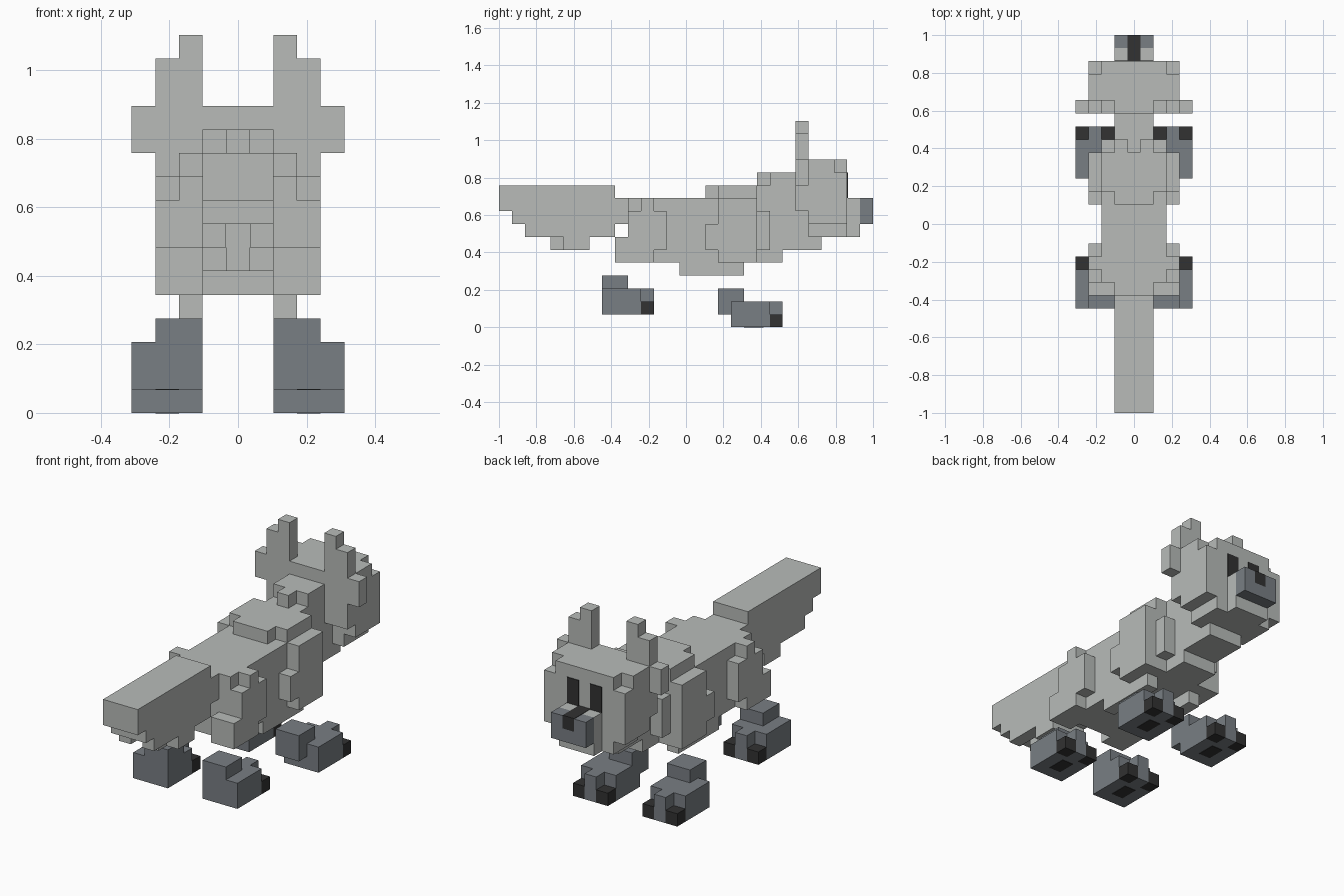
import bpy, bmesh, math

if "Cube" in bpy.data.objects:
    bpy.data.objects.remove(bpy.data.objects["Cube"])

U = 2 / 29  # size of one block


def material(name, rgb):
    m = bpy.data.materials.new(name)
    m.diffuse_color = (*rgb, 1)
    m.use_nodes = True
    m.node_tree.nodes["Principled BSDF"].inputs["Base Color"].default_value = m.diffuse_color
    return m


FUR = material("light_grey_fur", (0.48, 0.50, 0.485))
DARK = material("slate_grey", (0.19, 0.21, 0.23))
BLACK = material("near_black", (0.032, 0.032, 0.032))


def finish(name, bm, mat):
    bmesh.ops.recalc_face_normals(bm, faces=bm.faces[:])
    mesh = bpy.data.meshes.new(name)
    bm.to_mesh(mesh)
    bm.free()
    mesh.materials.append(mat)
    obj = bpy.data.objects.new(name, mesh)
    bpy.context.collection.objects.link(obj)
    return obj


def blocks(name, mat, boxes, sides=(1, -1)):
    """Union of block boxes: columns a..b out from the middle, y0-y1, z0-z1."""
    cells = set()
    for a, b, y0, y1, z0, z1 in boxes:
        for i in range(a, b + 1):
            for j in range(y0, y1):
                for k in range(z0, z1):
                    for s in sides:
                        cells.add((s * i, j, k))
    bm = bmesh.new()
    verts = {}

    def vert(p):
        if p not in verts:
            verts[p] = bm.verts.new(((p[0] - 0.5) * U, p[1] * U - 1, p[2] * U))
        return verts[p]

    # only faces on the outside of the union
    for c in sorted(cells):
        for ax in range(3):
            for d in (0, 1):
                n = list(c)
                n[ax] += 1 if d else -1
                if tuple(n) in cells:
                    continue
                quad = []
                for u, v in ((0, 0), (1, 0), (1, 1), (0, 1)):
                    p = list(c)
                    p[ax] += d
                    p[(ax + 1) % 3] += u
                    p[(ax + 2) % 3] += v
                    quad.append(vert(tuple(p)))
                bm.faces.new(quad if d else quad[::-1])
    bmesh.ops.dissolve_limit(bm, angle_limit=0.01, verts=bm.verts[:], edges=bm.edges[:])
    return finish(name, bm, mat)


def plate(name, mat, lo, hi):
    """Thin painted plate between two corners given in real units."""
    bm = bmesh.new()
    bmesh.ops.create_cube(bm, size=1)
    for v in bm.verts:
        v.co = [lo[n] + (v.co[n] + 0.5) * (hi[n] - lo[n]) for n in range(3)]
    return finish(name, bm, mat)


# tail, stepped underneath
blocks("tail", FUR, [
    (0, 1, 0, 9, 9, 11), (0, 1, 1, 9, 8, 9), (1, 1, 2, 9, 7, 8),
    (0, 0, 4, 9, 7, 8), (0, 0, 4, 7, 6, 7), (1, 1, 5, 7, 6, 7),
    (0, 1, 9, 10, 8, 10)])

# torso with the raised withers
blocks("body", FUR, [
    (0, 2, 10, 20, 5, 10), (0, 2, 20, 21, 6, 9),
    (0, 1, 16, 17, 10, 11), (0, 2, 17, 20, 10, 11)])

# neck and throat
blocks("neck", FUR, [
    (0, 1, 20, 22, 5, 11), (0, 1, 22, 25, 6, 11),
    (0, 0, 20, 24, 11, 12), (1, 1, 21, 24, 11, 12)])

# head and jaw
blocks("head", FUR, [
    (0, 3, 23, 24, 9, 13), (0, 2, 24, 27, 7, 8), (0, 3, 24, 27, 8, 12),
    (0, 3, 24, 26, 12, 13), (0, 2, 26, 27, 12, 13),
    (0, 1, 27, 28, 7, 10)])
blocks("muzzle", DARK, [(0, 1, 28, 29, 8, 9), (1, 1, 28, 29, 9, 10)])
blocks("nose", BLACK, [(0, 0, 27, 29, 9, 10)])
# painted faces of the nose, just proud of the fur
plate("nose_top", BLACK, (-U / 2, 27 * U - 1, 10 * U), (U / 2, 1, 10 * U + 0.002))

for s, side in ((1, "right"), (-1, "left")):
    # ears
    blocks(side + "_ear", FUR, [
        (2, 2, 23, 24, 13, 16), (3, 3, 23, 24, 13, 15), (4, 4, 23, 24, 11, 13)], (s,))
    # eyes
    x0 = s * U - U / 2
    plate(side + "_eye", BLACK, (x0, 27 * U - 1, 10 * U), (x0 + U, 27 * U - 0.996, 12 * U))
    # upper legs
    blocks(side + "_shoulder", FUR, [
        (3, 3, 17, 20, 5, 6), (3, 3, 16, 20, 6, 8), (3, 3, 17, 20, 8, 10),
        (2, 2, 14, 19, 4, 5)], (s,))
    blocks(side + "_haunch", FUR, [
        (3, 3, 9, 12, 5, 6), (3, 3, 9, 13, 6, 7), (3, 3, 10, 13, 7, 9),
        (3, 3, 11, 12, 9, 10), (2, 2, 9, 10, 5, 7)], (s,))
    # floating paws with dark outer toes and a pad underneath
    for end, y, z, back in (("front", 18, 0, 1), ("back", 8, 1, 0)):
        paw = [(2, 4, y, y + 3, z, z + 2), (3, 3, y + 3, y + 4, z, z + 2),
               (2, 3, y - back, y + 2 - back, z + 2, z + 3)]
        if back:
            paw.append((2, 3, y - 1, y, z + 1, z + 2))
        blocks(f"{side}_{end}_paw", DARK, paw, (s,))
        blocks(f"{side}_{end}_toes", BLACK, [
            (2, 2, y + 3, y + 4, z, z + 1), (4, 4, y + 3, y + 4, z, z + 1)], (s,))
        x0 = (s * 3 - 0.5) * U
        plate(f"{side}_{end}_pad", BLACK, (x0, (y + 1) * U - 1, z * U - 0.002),
              (x0 + U, (y + 2.5) * U - 1, z * U + 0.001))
